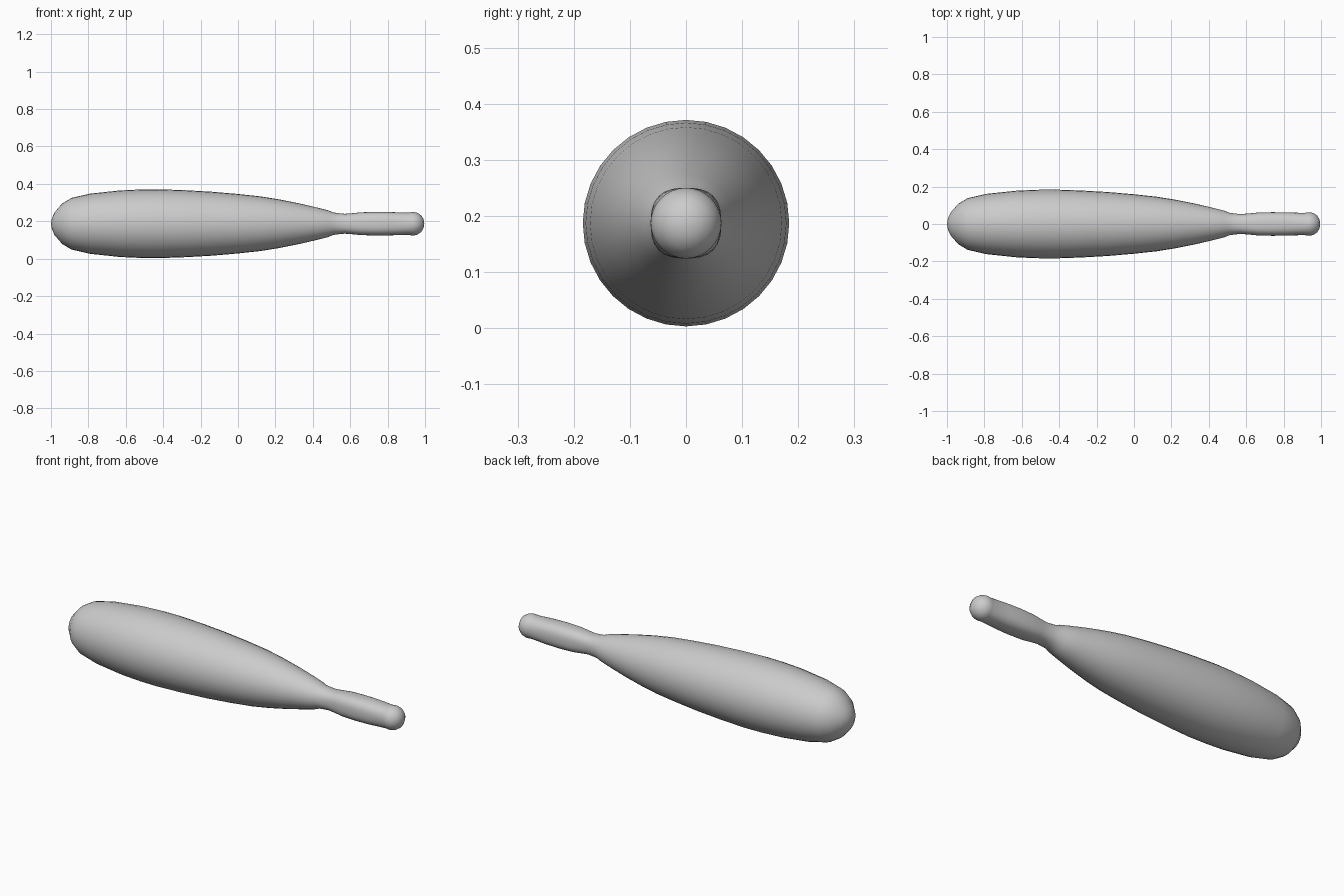
import bpy, bmesh
from math import cos, sin, pi

if "Cube" in bpy.data.objects:
    bpy.data.objects.remove(bpy.data.objects["Cube"])

AXIS_Z = 0.187
SIDES = 32


def lathe(name, profile):
    """Loft rings along x; each profile point is (x, radius, squareness)."""
    bm = bmesh.new()
    rings = []
    for x, r, sq in profile:
        if r == 0:
            rings.append([bm.verts.new((x, 0, AXIS_Z))])
            continue
        ring = []
        for i in range(SIDES):
            a = 2 * pi * i / SIDES
            k = r * (1 + sq * sin(2 * a) ** 2)
            ring.append(bm.verts.new((x, k * cos(a), AXIS_Z + k * sin(a))))
        rings.append(ring)
    for a, b in zip(rings, rings[1:]):
        for i in range(SIDES):
            j = (i + 1) % SIDES
            quad = [a[i % len(a)], a[j % len(a)], b[j % len(b)], b[i % len(b)]]
            bm.faces.new(list(dict.fromkeys(quad)))
    bmesh.ops.recalc_face_normals(bm, faces=bm.faces)
    for f in bm.faces:
        f.smooth = True
    mesh = bpy.data.meshes.new(name)
    bm.to_mesh(mesh)
    bm.free()
    obj = bpy.data.objects.new(name, mesh)
    bpy.context.collection.objects.link(obj)
    return obj


# Fat body tapering to a waist, squarish grip, rounded knob at the end
body = [(-1.0, 0, 0), (-0.995, 0.03, 0), (-0.98, 0.062, 0), (-0.94, 0.108, 0),
        (-0.89, 0.138, 0), (-0.79, 0.161, 0), (-0.63, 0.178, 0),
        (-0.52, 0.183, 0), (-0.42, 0.184, 0), (-0.28, 0.179, 0),
        (-0.14, 0.171, 0), (0.0, 0.159, 0), (0.12, 0.146, 0), (0.22, 0.130, 0),
        (0.33, 0.108, 0), (0.42, 0.087, 0), (0.48, 0.072, 0)]
grip = [(0.51, 0.060, 0.02), (0.54, 0.056, 0.04), (0.57, 0.053, 0.06),
        (0.61, 0.056, 0.08), (0.66, 0.061, 0.09), (0.74, 0.063, 0.09),
        (0.82, 0.062, 0.08), (0.91, 0.059, 0.04)]
knob = [(0.925, 0.062, 0), (0.94, 0.063, 0), (0.96, 0.058, 0),
        (0.98, 0.044, 0), (0.992, 0.024, 0), (0.996, 0, 0)]
lathe("club", body + grip + knob)
